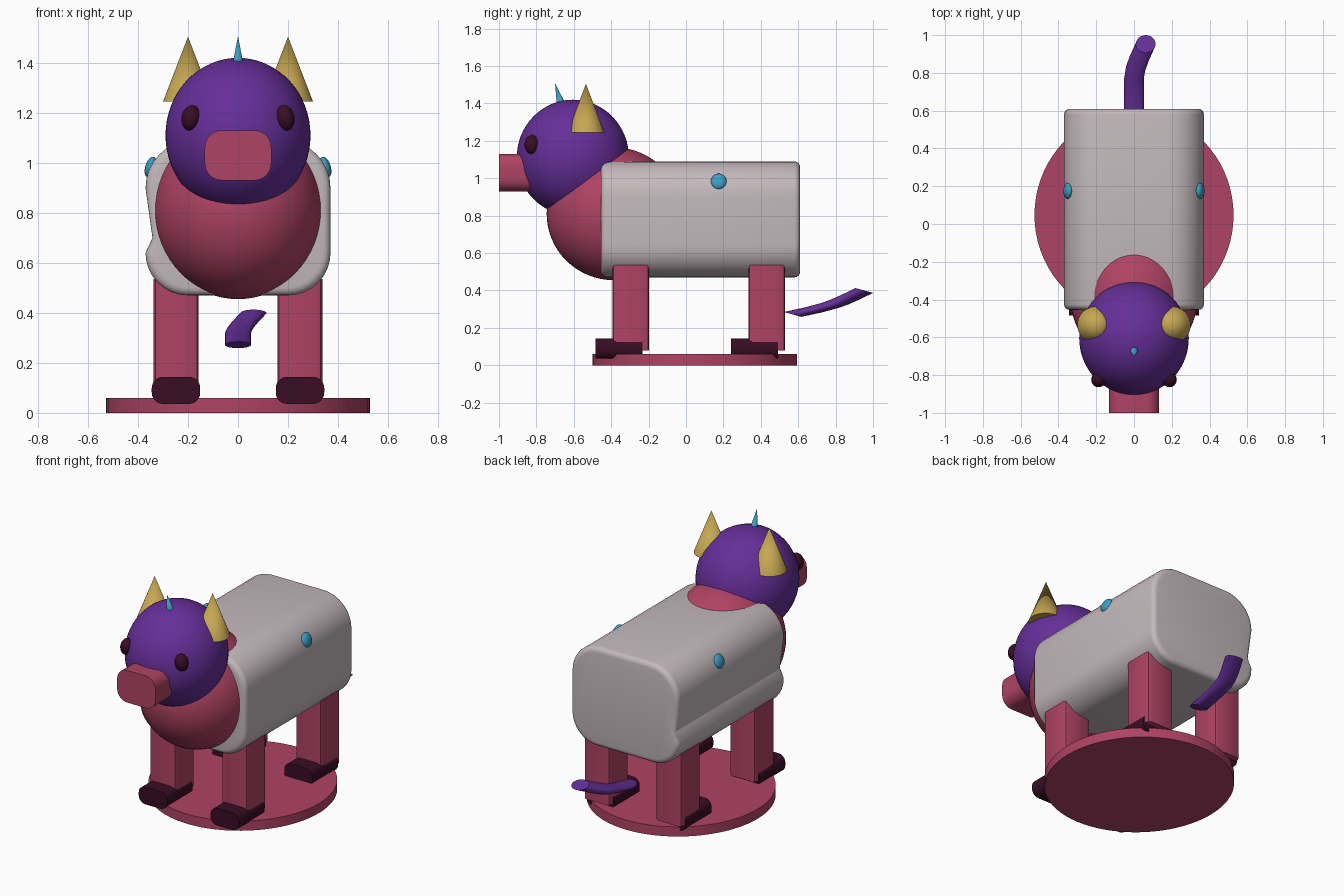
import bpy, bmesh
from math import sin, cos, pi, radians
from mathutils import Vector, Matrix, Euler

cube = bpy.data.objects.get("Cube")
if cube:
    bpy.data.objects.remove(cube, do_unlink=True)


def material(name, rgb):
    m = bpy.data.materials.new(name)
    m.use_nodes = True
    m.diffuse_color = (*rgb, 1)
    m.node_tree.nodes["Principled BSDF"].inputs["Base Color"].default_value = (*rgb, 1)
    return m


PINK = material("rose pink", (0.43, 0.056, 0.128))
PURPLE = material("purple", (0.133, 0.028, 0.32))
GREY = material("warm grey", (0.55, 0.485, 0.5))
GOLD = material("gold", (0.57, 0.385, 0.085))
TEAL = material("teal", (0.047, 0.34, 0.54))
DARK = material("dark maroon", (0.04, 0.004, 0.017))


def finish(bm, name, mat, angle=32):
    bmesh.ops.recalc_face_normals(bm, faces=bm.faces)
    mesh = bpy.data.meshes.new(name)
    bm.to_mesh(mesh)
    bm.free()
    mesh.materials.append(mat)
    obj = bpy.data.objects.new(name, mesh)
    bpy.context.collection.objects.link(obj)
    bpy.ops.object.select_all(action='DESELECT')
    obj.select_set(True)
    bpy.context.view_layer.objects.active = obj
    bpy.ops.object.shade_smooth_by_angle(angle=radians(angle))
    return obj


def ball(name, mat, center, radii, rot=(0, 0, 0), segs=48):
    bm = bmesh.new()
    mtx = Matrix.LocRotScale(Vector(center), Euler(rot), Vector(radii))
    bmesh.ops.create_uvsphere(bm, u_segments=segs, v_segments=segs // 2, radius=1, matrix=mtx)
    return finish(bm, name, mat)


def cone(name, mat, center, radii, height, top=0, rot=(0, 0, 0), segs=48):
    bm = bmesh.new()
    mtx = Matrix.LocRotScale(Vector(center), Euler(rot), Vector((*radii, height)))
    bmesh.ops.create_cone(bm, cap_ends=True, segments=segs, radius1=1, radius2=top, depth=1, matrix=mtx)
    return finish(bm, name, mat)


def loft(name, mat, rings):
    """Skin a list of equal closed rings and cap both ends."""
    bm = bmesh.new()
    loops = [[bm.verts.new(p) for p in ring] for ring in rings]
    n = len(loops[0])
    for a, b in zip(loops, loops[1:]):
        for i in range(n):
            j = (i + 1) % n
            bm.faces.new((a[i], a[j], b[j], b[i]))
    bm.faces.new(loops[0])
    bm.faces.new(loops[-1])
    return finish(bm, name, mat)


def arc(cu, cv, r, start, steps=8):
    angles = [radians(start + 90 * k / steps) for k in range(steps + 1)]
    return [(cu + r * cos(a), cv + r * sin(a)) for a in angles]


def rounded_rect(cu, cv, hu, hv, r, steps=8):
    pts = []
    for su, sv, start in ((1, -1, -90), (1, 1, 0), (-1, 1, 90), (-1, -1, 180)):
        pts += arc(cu + su * (hu - r), cv + sv * (hv - r), r, start, steps)
    return pts


def prism_y(name, mat, profile, y0, y1):
    return loft(name, mat, [[(u, y, v) for u, v in profile] for y in (y0, y1)])


# Body: long rounded barrel with a dent along its -x flank and softened ends
section = (arc(0.2, 0.64, 0.17, -90) + arc(0.18, 0.9, 0.19, 0) + arc(-0.18, 0.9, 0.19, 90)
           + [(-0.342, 0.7)] + arc(-0.2, 0.64, 0.17, 180))
mid_z, edge = 0.78, 0.03
front, back = -0.455, 0.61
stations = []
for k in range(5):
    a = k / 4 * pi / 2
    stations.append((front + edge * (1 - cos(a)), edge * (1 - sin(a))))
stations += [(front + back - y, inset) for y, inset in reversed(stations)]
rings = []
for y, inset in stations:
    rings.append([(x * (1 - inset / 0.37), y, mid_z + (z - mid_z) * (1 - inset / 0.31)) for x, z in section])
loft("body", GREY, rings)

# Chest, head and muzzle
ball("chest", PINK, (0, -0.385, 0.81), (0.337, 0.36, 0.355), segs=64)
ball("head", PURPLE, (0, -0.605, 1.11), (0.29, 0.3, 0.31), segs=64)
prism_y("muzzle", PINK, rounded_rect(0, 1.03, 0.133, 0.1, 0.068), -1.0, -0.75)

# Forehead spike leaning forward
cone("forehead_spike", TEAL, (0, -0.682, 1.445), (0.024, 0.026), 0.13, rot=(radians(16), 0, 0), segs=24)

# Paired parts
for s, side in ((1, "left"), (-1, "right")):
    cone(side + "_horn", GOLD, (s * 0.2, -0.535, 1.375), (0.1, 0.098), 0.26)
    ball(side + "_eye", DARK, (s * 0.188, -0.824, 1.18), (0.038, 0.04, 0.051), (0, s * -0.2, 0), 32)
    ball(side + "_spot", TEAL, (s * 0.35, 0.175, 0.983), (0.021, 0.042, 0.043), (0, s * -0.3, 0), 32)
    for place, leg_y, hoof_y in (("front", -0.296, -0.36), ("back", 0.432, 0.365)):
        outline = rounded_rect(s * 0.247, leg_y, 0.09, 0.098, 0.022, 2)
        loft(f"{place}_{side}_leg", PINK, [[(x, y, z) for x, y in outline] for z in (0.08, 0.535)])
        prism_y(f"{place}_{side}_hoof", DARK, rounded_rect(s * 0.248, 0.09, 0.097, 0.054, 0.045),
                hoof_y - 0.125, hoof_y + 0.128)

# Tail: tilted round section carried along a rising bend
tail_path = [(0, 0.57, 0.272), (0, 0.68, 0.296), (0, 0.77, 0.32), (0.008, 0.82, 0.338),
             (0.025, 0.87, 0.36), (0.043, 0.91, 0.379), (0.062, 0.953, 0.4)]
tail = []
for x, y, z in tail_path:
    ring = []
    for k in range(24):
        a = 2 * pi * k / 24
        ring.append((x + 0.052 * cos(a), y + 0.047 * sin(a), z - 0.013 * sin(a)))
    tail.append(ring)
loft("tail", PURPLE, tail)

# Round base
cone("base", PINK, (0, 0.047, 0.03), (0.527, 0.547), 0.06, top=1, segs=72)
